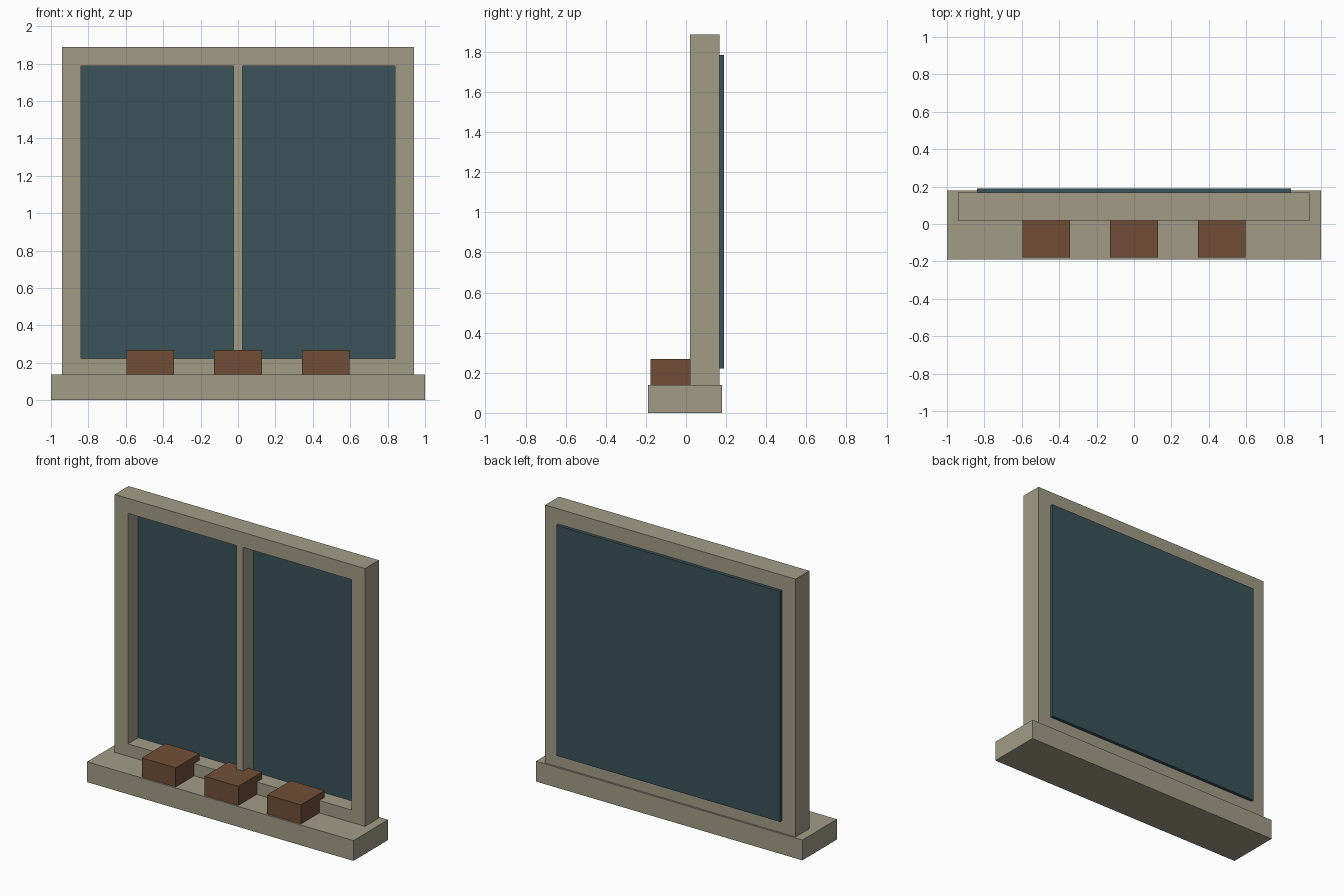
import bpy, bmesh

if "Cube" in bpy.data.objects:
    bpy.data.objects.remove(bpy.data.objects["Cube"])


def material(name, rgb):
    m = bpy.data.materials.new(name)
    m.diffuse_color = (*rgb, 1)
    m.use_nodes = True
    m.node_tree.nodes["Principled BSDF"].inputs["Base Color"].default_value = m.diffuse_color
    return m


stone = material("stone", (0.36, 0.33, 0.24))
glass = material("glass", (0.041, 0.084, 0.102))
clay = material("clay", (0.162, 0.076, 0.037))


def finish(name, bm, mat):
    bmesh.ops.recalc_face_normals(bm, faces=bm.faces)
    me = bpy.data.meshes.new(name)
    bm.to_mesh(me)
    bm.free()
    me.materials.append(mat)
    ob = bpy.data.objects.new(name, me)
    bpy.context.collection.objects.link(ob)
    return ob


def box(name, x, y, z, mat):
    """Box from (min, max) pairs on each axis."""
    bm = bmesh.new()
    bmesh.ops.create_cube(bm, size=1)
    for v in bm.verts:
        v.co = [lo + (c + 0.5) * (hi - lo) for c, (lo, hi) in zip(v.co, (x, y, z))]
    return finish(name, bm, mat)


def ring(name, outer, inner, y, mat):
    """Rectangular frame; outer and inner are (half width, z min, z max)."""
    bm = bmesh.new()

    def loop(size, depth):
        w, lo, hi = size
        return [bm.verts.new((px, depth, pz))
                for px, pz in ((-w, lo), (w, lo), (w, hi), (-w, hi))]

    loops = [loop(outer, y[0]), loop(inner, y[0]), loop(inner, y[1]), loop(outer, y[1])]
    for k in range(4):
        a, b = loops[k], loops[(k + 1) % 4]
        for i in range(4):
            j = (i + 1) % 4
            bm.faces.new((a[i], a[j], b[j], b[i]))
    return finish(name, bm, mat)


# Sill the window stands on
box("sill", (-1, 1), (-0.19, 0.18), (0, 0.138), stone)

# Outer frame and central mullion
ring("window_frame", (0.94, 0.138, 1.888), (0.84, 0.222, 1.786), (0.02, 0.168), stone)
box("mullion", (-0.025, 0.025), (0.02, 0.15), (0.222, 1.786), stone)

# Glass set into the back of the frame, standing slightly proud
box("glass_pane", (-0.84, 0.84), (0.13, 0.19), (0.222, 1.786), glass)

# Three planter blocks on the sill, running back over the bottom rail
for i, cx in enumerate((-0.47, 0, 0.47)):
    box(f"planter_{i + 1}", (cx - 0.127, cx + 0.127), (-0.178, 0.077), (0.138, 0.268), clay)
